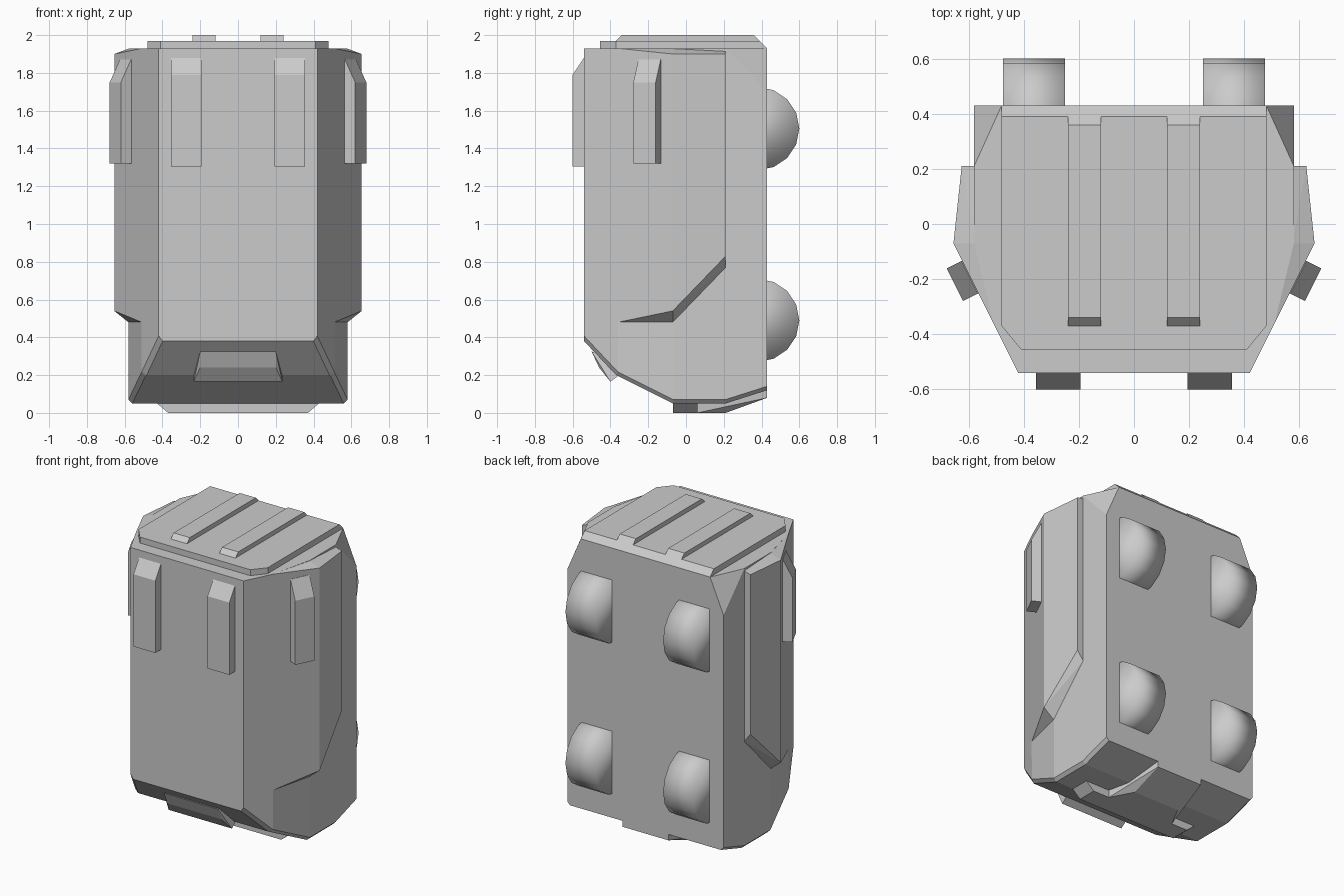
import bpy, bmesh
from math import pi
from mathutils import Vector, Matrix

if "Cube" in bpy.data.objects:
    bpy.data.objects.remove(bpy.data.objects["Cube"], do_unlink=True)

grey = bpy.data.materials.new("plain_grey")
grey.use_nodes = True
COLOUR = (0.6, 0.6, 0.6, 1)
grey.diffuse_color = COLOUR
grey.node_tree.nodes["Principled BSDF"].inputs["Base Color"].default_value = COLOUR


def finish(name, bm):
    bmesh.ops.recalc_face_normals(bm, faces=bm.faces[:])
    mesh = bpy.data.meshes.new(name)
    bm.to_mesh(mesh)
    bm.free()
    mesh.materials.append(grey)
    obj = bpy.data.objects.new(name, mesh)
    bpy.context.collection.objects.link(obj)
    return obj


def hull(name, points):
    """Convex block through the given corner points."""
    bm = bmesh.new()
    for p in points:
        bm.verts.new(p)
    out = bmesh.ops.convex_hull(bm, input=bm.verts[:])
    loose = [v for v in bm.verts if not v.link_faces]
    bmesh.ops.delete(bm, geom=loose, context='VERTS')
    bmesh.ops.dissolve_limit(bm, angle_limit=0.01, verts=bm.verts[:], edges=bm.edges[:])
    return finish(name, bm)


def flip(points, s):
    return [(s * x, y, z) for x, y, z in points]


def both(points):
    return flip(points, 1) + flip(points, -1)


def pair(name, points):
    for side, s in (("left", 1), ("right", -1)):
        hull(f"{side}_{name}", flip(points, s))


def cut(bm, point, normal):
    """Slice off everything on the normal's side and cap the hole."""
    res = bmesh.ops.bisect_plane(bm, geom=bm.verts[:] + bm.edges[:] + bm.faces[:], dist=1e-5,
                                 plane_co=point, plane_no=normal, clear_outer=True)
    edges = [e for e in res["geom_cut"] if isinstance(e, bmesh.types.BMEdge) and e.is_boundary]
    if edges:
        bmesh.ops.holes_fill(bm, edges=edges, sides=0)
    bmesh.ops.recalc_face_normals(bm, faces=bm.faces[:])


# Main body: plan outline extruded upward, then sliced to shape
outline = [(0.42, -0.54), (0.51, -0.36), (0.58, -0.07), (0.58, 0.43)]
loop = outline + [(-x, y) for x, y in reversed(outline)]
bm = bmesh.new()
base = bm.faces.new([bm.verts.new((x, y, 0)) for x, y in loop])
top = bmesh.ops.extrude_face_region(bm, geom=[base])
bmesh.ops.translate(bm, vec=(0, 0, 1.93),
                    verts=[v for v in top["geom"] if isinstance(v, bmesh.types.BMVert)])
bmesh.ops.recalc_face_normals(bm, faces=bm.faces[:])

# Faceted belly
belly = [(-0.54, 0.38), (-0.37, 0.2), (-0.07, 0.05), (0.21, 0.05), (0.43, 0.12)]
for (y1, z1), (y2, z2) in zip(belly, belly[1:]):
    cut(bm, (0, y1, z1), Vector((0, z2 - z1, y1 - y2)).normalized())

# Clipped upper rear corners
for s in (1, -1):
    a, b, c = [Vector(p) for p in flip([(0.48, 0.43, 1.93), (0.58, 0.21, 1.93), (0.58, 0.43, 1.7)], s)]
    n = (b - a).cross(c - a).normalized()
    cut(bm, a, n if n.z > 0 else -n)

# Small chamfer along the lower side edges
bm.normal_update()
rim = []
for e in bm.edges:
    f = sorted((face.normal for face in e.link_faces), key=lambda n: n.z)
    if len(f) == 2 and f[0].z < -0.2 and abs(f[1].z) < 0.1 and abs(f[1].x) > 0.8:
        rim.append(e)
bmesh.ops.bevel(bm, geom=rim, offset=0.035, segments=1, affect='EDGES', clamp_overlap=True)
finish("main_body", bm)

# Raised side panels
pair("side_panel", [
    (0.51, -0.36, 0.48), (0.58, -0.07, 0.48), (0.655, -0.07, 0.54),
    (0.58, 0.21, 0.77), (0.625, 0.21, 0.83),
    (0.51, -0.36, 1.93), (0.575, -0.07, 1.93), (0.655, -0.07, 1.9),
    (0.625, 0.21, 1.9), (0.56, 0.21, 1.92),
    (0.5, -0.07, 0.48), (0.5, 0.21, 0.77), (0.5, 0.21, 1.92)])

# Top slab and its two ribs
hull("top_slab", both([
    (0.41, -0.455, 1.92), (0.48, -0.37, 1.92), (0.48, 0.43, 1.93),
    (0.41, -0.455, 1.97), (0.48, -0.37, 1.97), (0.48, 0.39, 1.97)]))
pair("top_rib", [(x, y, z) for x in (0.12, 0.24) for y, z in
                 ((-0.37, 1.96), (-0.37, 1.97), (-0.34, 2.0), (0.36, 2.0), (0.4, 1.96))])


# Upright bars with sloping tops, on the front and the slanted sides
def bar(name, centre, normal, half, low, shoulder, high):
    n = Vector(normal).normalized()
    t = Vector((-n.y, n.x, 0))
    points = []
    for s in (-half, half):
        for depth, z in ((-0.02, low), (0.06, low), (0.06, shoulder), (0, high), (-0.02, high)):
            p = Vector(centre) + t * s + n * depth
            points.append((p.x, p.y, z))
    pair(name, points)


bar("front_bar", (0.275, -0.54, 0), (0, -1, 0), 0.081, 1.305, 1.79, 1.88)
bar("side_bar", (0.596, -0.193, 0), (0.9, -0.45, 0), 0.066, 1.32, 1.75, 1.87)

# Lip below the front slope
hull("front_lip", both([
    (0.2, -0.5, 0.325), (0.2, -0.46, 0.24), (0.235, -0.4, 0.165),
    (0.235, -0.36, 0.195), (0.2, -0.4, 0.3)]))

# T-shaped underside plate
hull("underside_crossbar", both([
    (0.44, -0.07, 0.06), (0.44, 0.06, 0.06), (0.37, -0.07, 0), (0.37, 0.06, 0)]))
hull("underside_stem", both([
    (0.25, 0.06, 0), (0.25, 0.06, 0.06), (0.17, 0.13, 0), (0.17, 0.13, 0.06),
    (0.17, 0.21, 0), (0.17, 0.43, 0.08), (0.17, 0.43, 0.125), (0.17, 0.21, 0.06)]))

# Four half-sunk wheels on the back
for side, s in (("left", 1), ("right", -1)):
    for level, z in (("upper", 1.505), ("lower", 0.49)):
        bm = bmesh.new()
        place = Matrix.Translation((s * 0.3625, 0.38, z)) @ Matrix.Rotation(pi / 2, 4, 'Y')
        bmesh.ops.create_cone(bm, cap_ends=True, segments=16, radius1=0.22, radius2=0.22,
                              depth=0.225, matrix=place)
        for f in bm.faces:
            f.smooth = True
        finish(f"{side}_{level}_wheel", bm)
